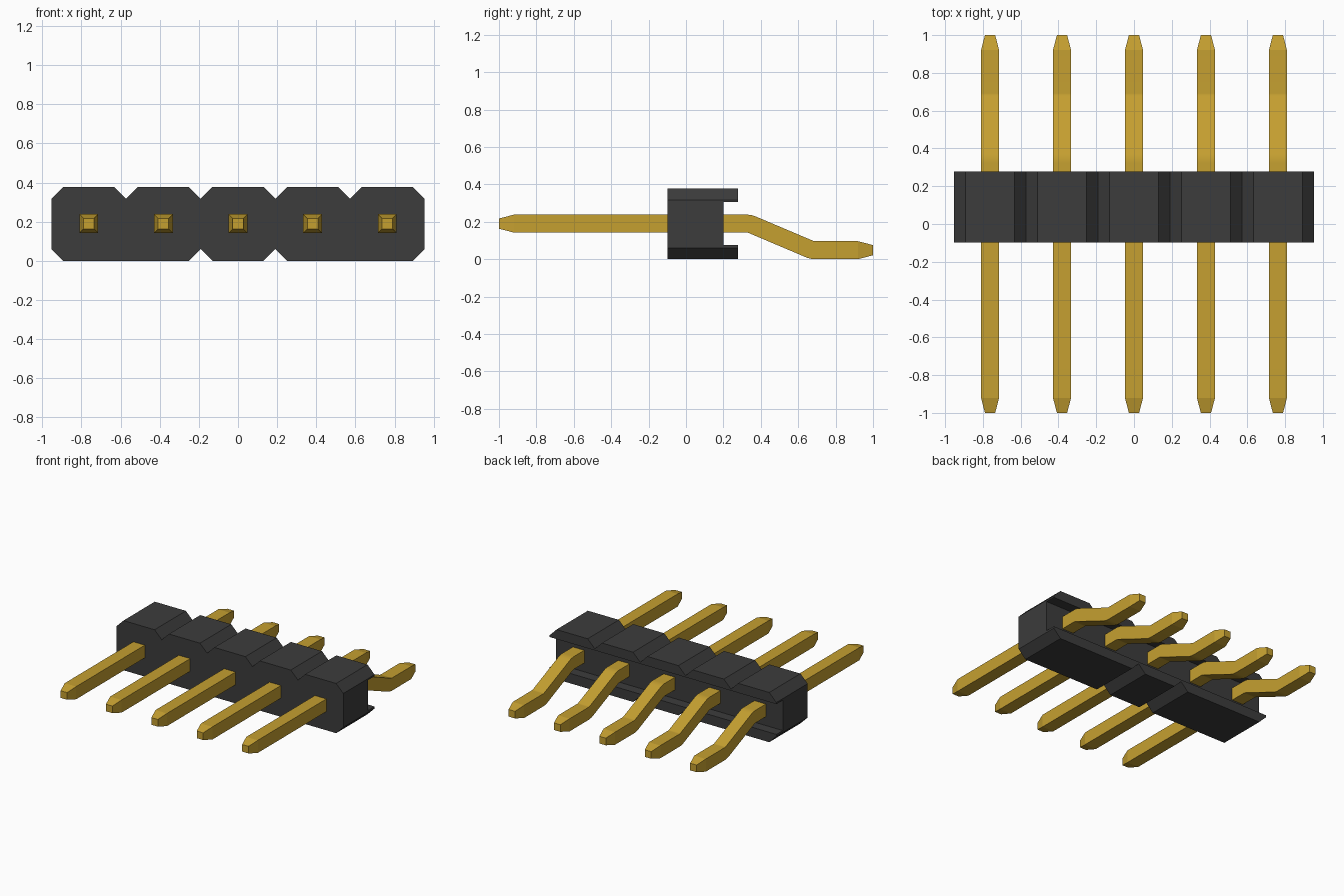
import bpy, bmesh
from math import atan2, cos, sin, tan
from mathutils import Vector

if "Cube" in bpy.data.objects:
    bpy.data.objects.remove(bpy.data.objects["Cube"])

PITCH = 0.381
COUNT = 5
HEIGHT = 0.377
HALF_X = PITCH * COUNT / 2
CHAMFER = 0.06


def material(name, rgb):
    m = bpy.data.materials.new(name)
    m.use_nodes = True
    m.diffuse_color = (*rgb, 1)
    m.node_tree.nodes["Principled BSDF"].inputs["Base Color"].default_value = (*rgb, 1)
    return m


black = material("black plastic", (0.045, 0.045, 0.045))
gold = material("gold plating", (0.56, 0.35, 0.03))


def finish(name, bm, mat):
    bmesh.ops.recalc_face_normals(bm, faces=bm.faces)
    mesh = bpy.data.meshes.new(name)
    bm.to_mesh(mesh)
    bm.free()
    mesh.materials.append(mat)
    obj = bpy.data.objects.new(name, mesh)
    bpy.context.collection.objects.link(obj)
    return obj


def activate(obj):
    bpy.ops.object.select_all(action="DESELECT")
    obj.select_set(True)
    bpy.context.view_layer.objects.active = obj


# Housing outline: chamfered ends, V notches between pins
def edge_run(notches, z, inward):
    run = [(-HALF_X, z + inward), (-HALF_X + CHAMFER, z)]
    for n in notches:
        x = n * PITCH
        run += [(x - CHAMFER, z), (x, z + inward), (x + CHAMFER, z)]
    return run + [(HALF_X - CHAMFER, z), (HALF_X, z + inward)]


outline = edge_run((-1.5, -0.5, 0.5, 1.5), HEIGHT, -CHAMFER)
outline += reversed(edge_run((-0.5, 0.5), 0, CHAMFER))

bm = bmesh.new()
face = bm.faces.new([bm.verts.new((x, -0.098, z)) for x, z in outline])
ext = bmesh.ops.extrude_face_region(bm, geom=[face])
bmesh.ops.translate(bm, vec=(0, 0.375, 0),
                    verts=[v for v in ext["geom"] if isinstance(v, bmesh.types.BMVert)])
housing = finish("housing", bm, black)

# Long channel along the back, leaving a lip above and below
bm = bmesh.new()
bmesh.ops.create_cube(bm, size=1)
bmesh.ops.scale(bm, vec=(3, 0.3, 0.23), verts=bm.verts)
bmesh.ops.translate(bm, vec=(0, 0.35, 0.19), verts=bm.verts)
cutter = finish("channel_cutter", bm, black)
cutter.hide_render = True
mod = housing.modifiers.new("channel", "BOOLEAN")
mod.operation = "DIFFERENCE"
mod.solver = "EXACT"
mod.object = cutter
activate(housing)
bpy.ops.object.modifier_apply(modifier=mod.name)
bpy.data.objects.remove(cutter)

# Pin centre line in (y, z): straight, bent down, then flat foot
HALF_PIN = 0.048
TIP = 0.027
TOP_Z = 0.19
upper, lower = Vector((0.34, TOP_Z)), Vector((0.675, HALF_PIN))
slope = (lower - upper).normalized()
angle = -atan2(slope.y, slope.x)
RADIUS = 0.085
STEPS = 6
reach = RADIUS * tan(angle / 2)


# Stations hold position, direction angle and half width
def bend(start, a0, a1):
    turn = 1 if a1 > a0 else -1
    centre = start + RADIUS * turn * Vector((-sin(a0), cos(a0)))
    for i in range(STEPS + 1):
        a = a0 + (a1 - a0) * i / STEPS
        yield centre - RADIUS * turn * Vector((-sin(a), cos(a))), a, HALF_PIN


stations = [(Vector((-1, TOP_Z)), 0, TIP), (Vector((-0.92, TOP_Z)), 0, HALF_PIN)]
stations += bend(upper - Vector((reach, 0)), 0, -angle)
stations += bend(lower - slope * reach, -angle, 0)
stations += [(Vector((0.92, HALF_PIN)), 0, HALF_PIN), (Vector((1, HALF_PIN)), 0, TIP)]


def make_pin(name, x):
    bm = bmesh.new()
    rings = []
    for p, a, h in stations:
        ring = []
        for sx, sz in ((-1, -1), (1, -1), (1, 1), (-1, 1)):
            ring.append(bm.verts.new((x + sx * h, p.x - sz * h * sin(a), p.y + sz * h * cos(a))))
        rings.append(ring)
    for r, s in zip(rings, rings[1:]):
        for i in range(4):
            j = (i + 1) % 4
            bm.faces.new((r[i], r[j], s[j], s[i]))
    bm.faces.new(rings[0])
    bm.faces.new(rings[-1])
    pin = finish(name, bm, gold)
    activate(pin)
    bpy.ops.object.shade_smooth_by_angle(angle=0.2)


for k in range(COUNT):
    make_pin(f"pin_{k + 1}", (k - (COUNT - 1) / 2) * PITCH)
